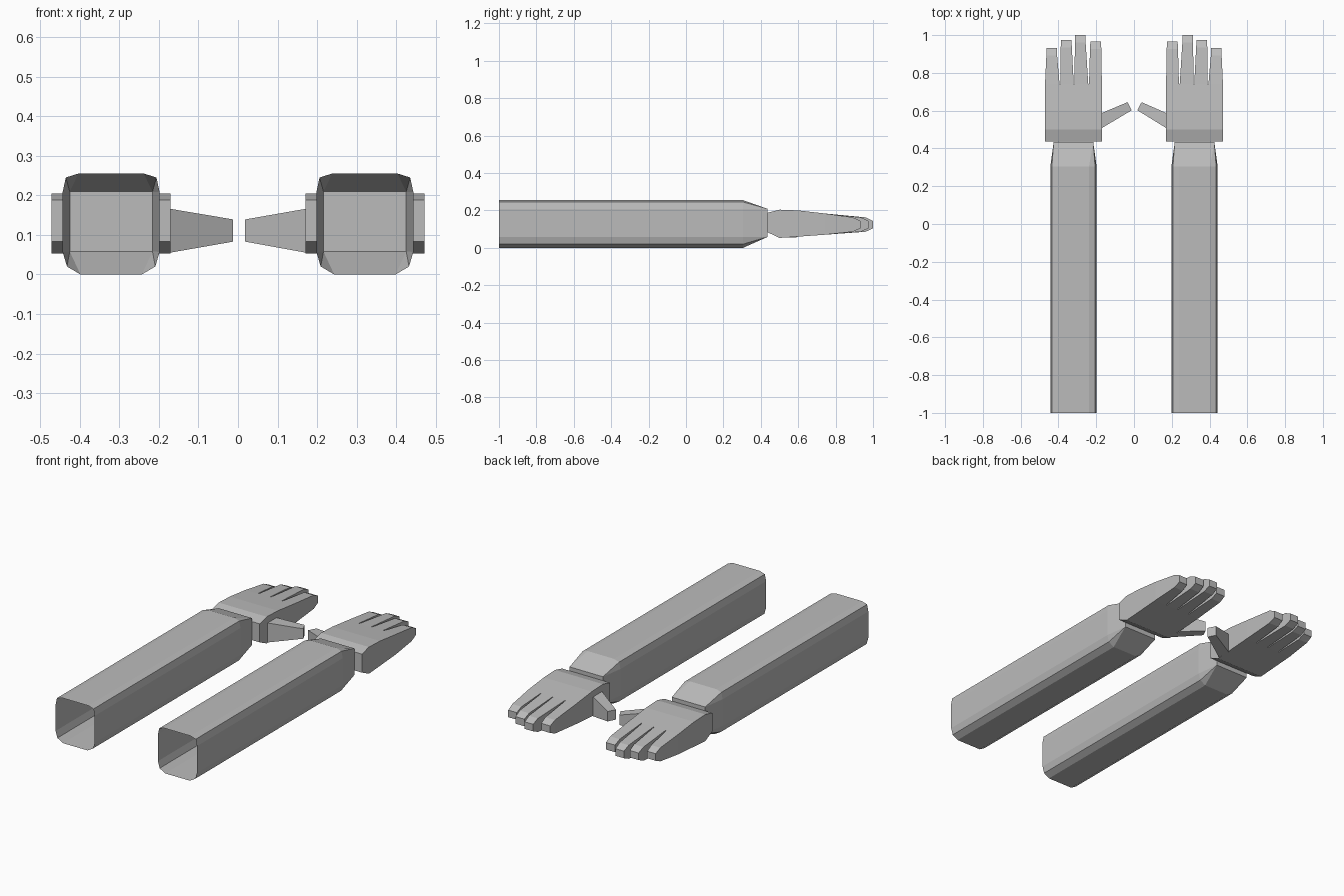
import bpy, bmesh

if "Cube" in bpy.data.objects:
    bpy.data.objects.remove(bpy.data.objects["Cube"])

grey = bpy.data.materials.new("plain grey")
grey.diffuse_color = (0.5, 0.5, 0.5, 1)
grey.use_nodes = True
grey.node_tree.nodes["Principled BSDF"].inputs["Base Color"].default_value = grey.diffuse_color


def loft(name, rings, cap_start=True, cap_end=True):
    """Skin matching rings of points, merging corners that coincide."""
    bm = bmesh.new()
    loops = [[bm.verts.new(p) for p in ring] for ring in rings]
    n = len(loops[0])
    for a, b in zip(loops, loops[1:]):
        for i in range(n):
            j = (i + 1) % n
            bm.faces.new((a[i], a[j], b[j], b[i]))
    if cap_start:
        bm.faces.new(loops[0])
    if cap_end:
        bm.faces.new(loops[-1])
    bmesh.ops.remove_doubles(bm, verts=bm.verts, dist=0.0005)
    bmesh.ops.recalc_face_normals(bm, faces=bm.faces)
    mesh = bpy.data.meshes.new(name)
    bm.to_mesh(mesh)
    bm.free()
    mesh.materials.append(grey)
    obj = bpy.data.objects.new(name, mesh)
    bpy.context.collection.objects.link(obj)


def rect(x0, x1, y, z0, z1):
    return [(x0, y, z0), (x1, y, z0), (x1, y, z1), (x0, y, z1)]


def sleeve_ring(x0, x1, y, z0, z1, k=1.0):
    """Rectangle with two-step chamfered corners; k=0 gives sharp corners."""
    low = [(0.0, 0.057), (0.011, 0.02), (0.045, 0.0)]
    high = [(0.04, 0.0), (0.008, 0.01), (0.0, 0.047)]
    pts = [(x0 + k * a, z0 + k * b) for a, b in low]
    pts += [(x1 - k * a, z0 + k * b) for a, b in reversed(low)]
    pts += [(x1 - k * a, z1 - k * b) for a, b in reversed(high)]
    pts += [(x0 + k * a, z1 - k * b) for a, b in high]
    return [(x, y, z) for x, z in pts]


# Side outline of the palm: y, bottom z, top z
PALM = [(0.437, 0.083, 0.188), (0.50, 0.053, 0.204), (0.60, 0.06, 0.20),
        (0.74, 0.07, 0.184)]
# Fingers: base x range, tip x range, tip y
FINGERS = {"index_finger": (0.170, 0.238, 0.175, 0.231, 0.966),
           "middle_finger": (0.242, 0.315, 0.258, 0.311, 1.0),
           "ring_finger": (0.319, 0.390, 0.331, 0.386, 0.975),
           "little_finger": (0.394, 0.471, 0.409, 0.462, 0.932)}

for side, s, thumb_tip in (("right", 1, 0.018), ("left", -1, 0.012)):
    def build(name, rings, **caps):
        loft(side + "_" + name,
             [[(s * x, y, z) for x, y, z in r] for r in rings], **caps)

    # Hollow forearm, open at the elbow, tapering to a square wrist
    build("forearm", [sleeve_ring(0.198, 0.443, -1.0, 0.0, 0.255),
                      sleeve_ring(0.198, 0.443, 0.305, 0.0, 0.255),
                      sleeve_ring(0.216, 0.425, 0.435, 0.058, 0.209, 0)],
          cap_start=False)

    # Palm
    build("palm", [rect(0.17, 0.471, y, b, t) for y, b, t in PALM])

    # Fingers with bevelled tips
    for name, (a0, a1, b0, b1, end) in FINGERS.items():
        build(name, [rect(a0, a1, 0.74, 0.07, 0.184),
                     rect(b0 - 0.002, b1 + 0.002, end - 0.04, 0.086, 0.163),
                     rect(b0, b1, end, 0.104, 0.144)], cap_start=False)

    # Thumb pointing inwards
    build("thumb", [[(0.172, 0.507, 0.055), (0.172, 0.587, 0.055),
                     (0.172, 0.587, 0.166), (0.172, 0.507, 0.166)],
                    [(thumb_tip, 0.602, 0.083), (thumb_tip + 0.022, 0.645, 0.083),
                     (thumb_tip + 0.022, 0.645, 0.139), (thumb_tip, 0.602, 0.139)]],
          cap_start=False)
